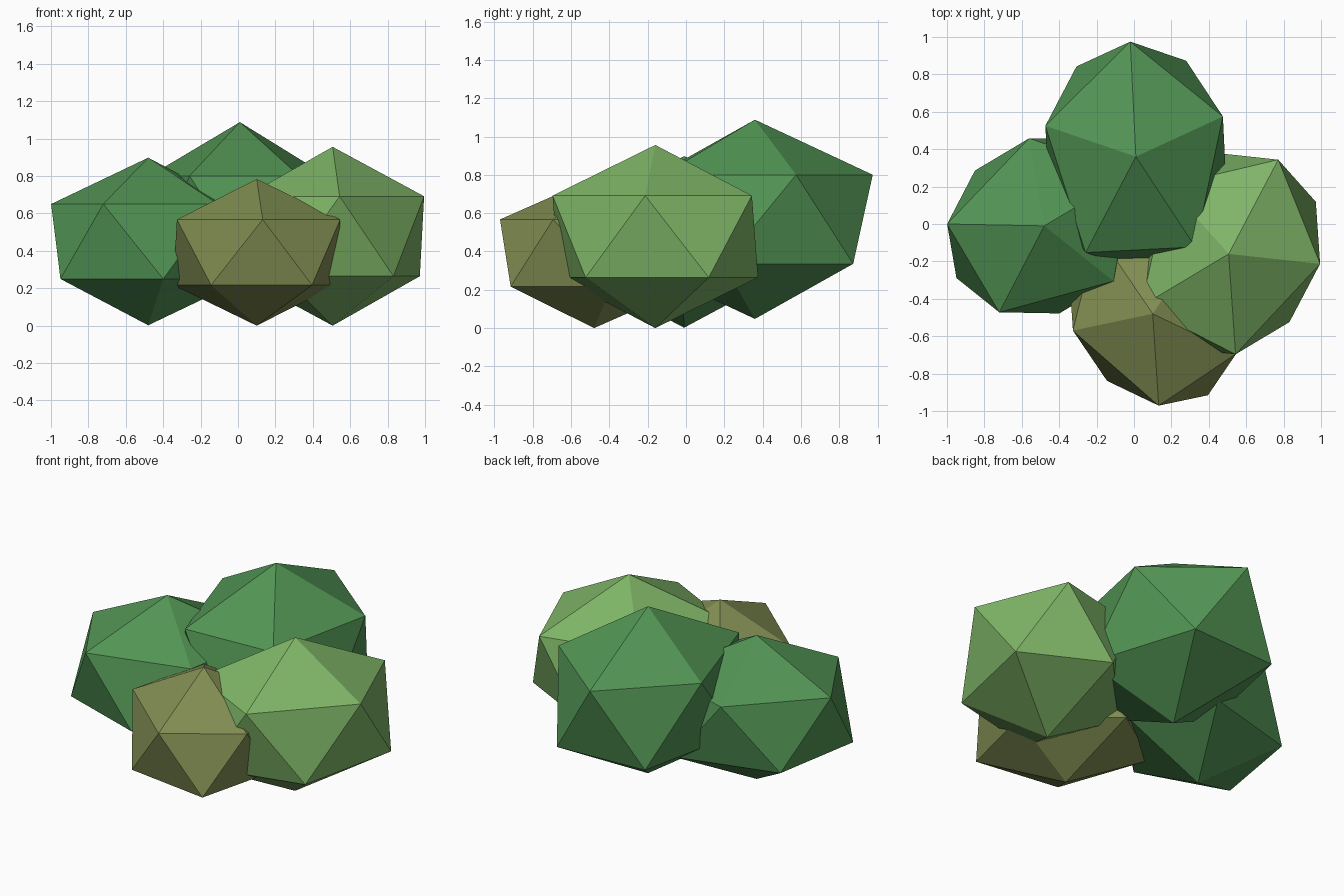
import bpy
import bmesh
from mathutils import Matrix

if "Cube" in bpy.data.objects:
    bpy.data.objects.remove(bpy.data.objects["Cube"])

RING = 0.8944  # radius of the upper vertex ring on a unit icosphere


def material(name, color):
    mat = bpy.data.materials.new(name)
    mat.diffuse_color = (*color, 1)
    mat.use_nodes = True
    mat.node_tree.nodes["Principled BSDF"].inputs["Base Color"].default_value = mat.diffuse_color
    return mat


def clump(name, center, a, b, height, mat):
    """Flat-faced foliage clump: an icosphere whose x and y axes map to a and b."""
    bm = bmesh.new()
    bmesh.ops.create_icosphere(bm, subdivisions=1, radius=1)
    shape = Matrix(((a[0] / RING, b[0] / RING, 0, 0),
                    (a[1] / RING, b[1] / RING, 0, 0),
                    (0, 0, height, 0),
                    (0, 0, 0, 1)))
    bm.transform(shape)
    bmesh.ops.recalc_face_normals(bm, faces=bm.faces)
    mesh = bpy.data.meshes.new(name)
    bm.to_mesh(mesh)
    bm.free()
    mesh.materials.append(mat)
    obj = bpy.data.objects.new(name, mesh)
    obj.location = center
    bpy.context.collection.objects.link(obj)


green = material("leaf_green", (0.085, 0.30, 0.09))
light = material("light_green", (0.21, 0.46, 0.135))
olive = material("olive", (0.22, 0.27, 0.085))

# Four overlapping clumps of the bush
clump("left_clump", (-0.48, -0.01, 0.45), (-0.519, 0.01), (-0.084, -0.489), 0.448, green)
clump("back_clump", (0.01, 0.36, 0.568), (-0.03, 0.615), (-0.499, -0.026), 0.52, green)
clump("right_clump", (0.506, -0.16, 0.478), (0.489, -0.053), (0.12, 0.547), 0.478, light)
clump("front_clump", (0.10, -0.48, 0.392), (0.032, -0.491), (0.459, -0.065), 0.392, olive)
